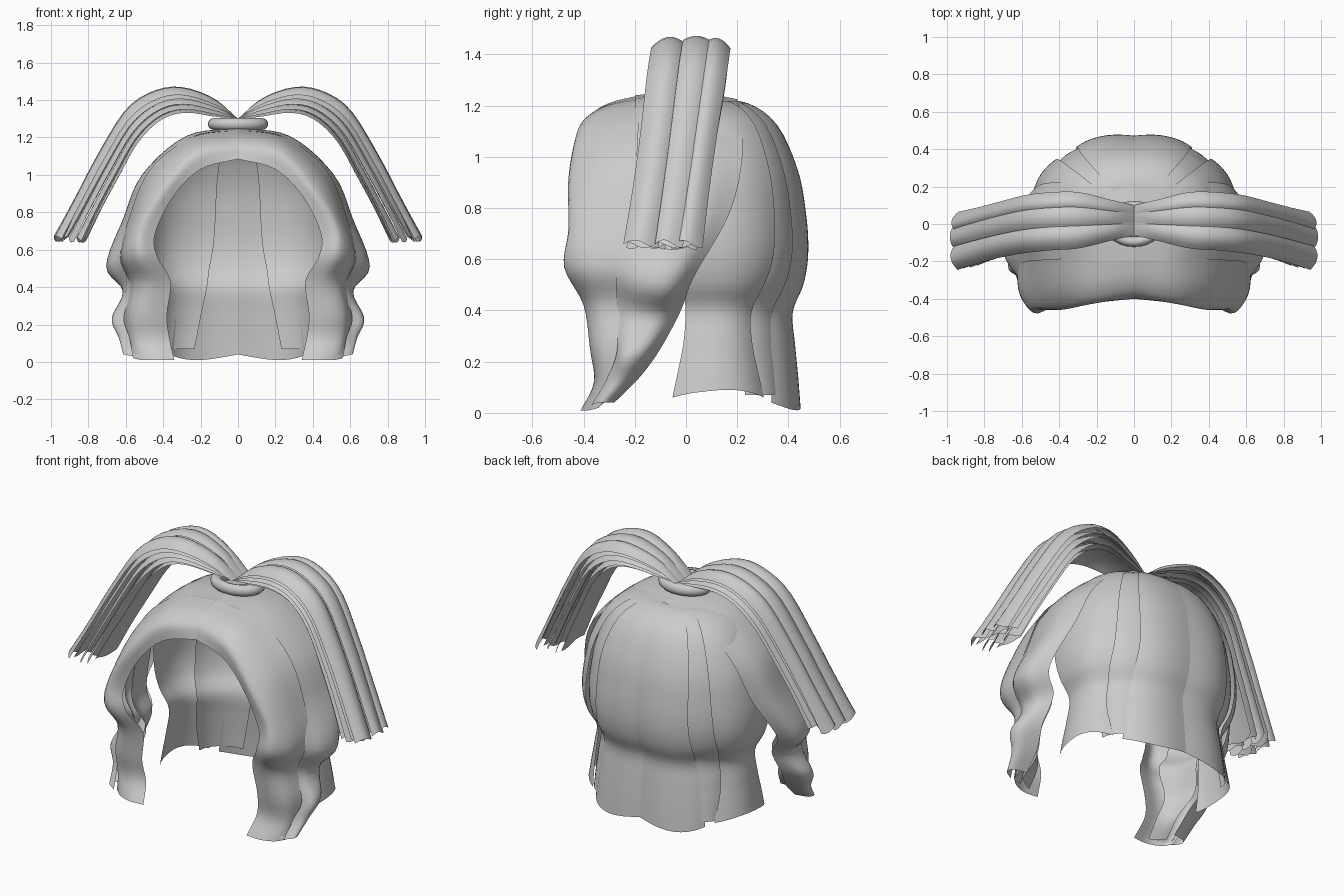
import bpy, math
from mathutils import Vector

hair = bpy.data.materials.new("hair_grey")
hair.diffuse_color = (0.6, 0.6, 0.6, 1)


def spline(pts, t):
    """Catmull-Rom point at t in 0..1 along pts."""
    n = len(pts) - 1
    i = min(int(t * n), n - 1)
    u = t * n - i
    b, c = Vector(pts[i]), Vector(pts[i + 1])
    a = Vector(pts[i - 1]) if i > 0 else 2 * b - c
    d = Vector(pts[i + 2]) if i + 2 <= n else 2 * c - b
    return 0.5 * (2 * b + (c - a) * u + (2 * a - 5 * b + 4 * c - d) * u * u
                  + (3 * b - a - 3 * c + d) * u ** 3)


def sheet(name, f, nu, nv, flip=False):
    """Smooth sheet from f(u, v), mirrored to the other side."""
    verts = [f(i / nu, j / nv) for i in range(nu + 1) for j in range(nv + 1)]
    faces = []
    for i in range(nu):
        for j in range(nv):
            a = i * (nv + 1) + j
            q = (a, a + 1, a + nv + 2, a + nv + 1)
            faces.append(q[::-1] if flip else q)
    me = bpy.data.meshes.new(name)
    me.from_pydata([tuple(p) for p in verts], [], faces)
    me.materials.append(hair)
    me.shade_smooth()
    ob = bpy.data.objects.new(name, me)
    bpy.context.collection.objects.link(ob)
    ob.modifiers.new("mirror", "MIRROR").use_mirror_merge = False
    return ob


def lock(name, rows, flip=False):
    """Sheet through rows of control points, parting to tip."""
    def f(u, v):
        return spline([spline(r, v) for r in rows], u)
    return sheet(name, f, 40, 12, flip)


# Front fringe lock: rear edge, over the roll, to the inner face-framing edge
lock("fringe_lock", [
    [(0, -.18, 1.24), (0, -.30, 1.21), (0, -.375, 1.16), (0, -.40, 1.085)],
    [(.25, -.18, 1.20), (.24, -.33, 1.17), (.23, -.42, 1.11), (.20, -.42, 1.03)],
    [(.47, -.19, 1.03), (.44, -.36, .99), (.40, -.455, .93), (.35, -.44, .88)],
    [(.58, -.20, .78), (.56, -.36, .76), (.52, -.455, .73), (.445, -.44, .68)],
    [(.63, -.23, .57), (.61, -.38, .57), (.53, -.475, .57), (.43, -.44, .56)],
    [(.58, -.24, .42), (.55, -.35, .42), (.47, -.40, .42), (.36, -.38, .43)],
    [(.61, -.24, .26), (.57, -.34, .25), (.49, -.375, .25), (.38, -.36, .25)],
    [(.59, -.28, .12), (.55, -.34, .12), (.46, -.36, .12), (.365, -.345, .12)],
    [(.56, -.34, .02), (.51, -.38, .01), (.43, -.41, .01), (.34, -.405, .01)]], True)

# Side lock, from the tie over the ear to a narrow tip
lock("side_lock", [
    [(0, -.20, 1.24), (0, -.08, 1.25), (0, .06, 1.25), (0, .20, 1.225)],
    [(.25, -.20, 1.20), (.27, -.08, 1.21), (.28, .06, 1.20), (.25, .21, 1.18)],
    [(.47, -.20, 1.01), (.50, -.08, 1.01), (.51, .08, 1.0), (.46, .22, 1.0)],
    [(.57, -.22, .77), (.60, -.10, .77), (.61, .05, .77), (.55, .17, .78)],
    [(.63, -.27, .56), (.69, -.18, .53), (.70, -.06, .51), (.62, .03, .53)],
    [(.57, -.27, .40), (.61, -.20, .38), (.61, -.10, .38), (.55, -.02, .40)],
    [(.61, -.27, .24), (.67, -.24, .23), (.66, -.16, .24), (.56, -.10, .25)],
    [(.58, -.31, .13), (.635, -.27, .13), (.62, -.22, .13), (.53, -.18, .14)],
    [(.56, -.37, .03), (.61, -.34, .04), (.60, -.30, .04), (.52, -.28, .04)]])

# Inner strands filling the hollow of the front lock
lock("inner_lock", [
    [(.46, -.30, .86), (.49, -.20, .87), (.50, -.08, .88)],
    [(.49, -.30, .56), (.54, -.20, .55), (.56, -.06, .54)],
    [(.41, -.28, .41), (.47, -.20, .40), (.51, -.08, .40)],
    [(.45, -.28, .25), (.50, -.22, .24), (.54, -.13, .25)],
    [(.42, -.31, .12), (.46, -.28, .12), (.50, -.22, .13)],
    [(.42, -.38, .02), (.46, -.36, .02), (.51, -.33, .03)]])
lock("inner_strand", [
    [(.53, -.24, .80), (.56, -.14, .80), (.56, -.04, .80)],
    [(.57, -.25, .55), (.62, -.17, .54), (.62, -.07, .54)],
    [(.50, -.25, .40), (.55, -.20, .39), (.55, -.11, .40)],
    [(.54, -.26, .24), (.59, -.24, .24), (.59, -.17, .25)],
    [(.50, -.31, .13), (.56, -.28, .13), (.56, -.23, .14)],
    [(.48, -.38, .03), (.54, -.36, .03), (.55, -.32, .04)]])

# Back hair: wavy strips fanned around the crown (radius factor, height)
back = [(.1, 1.2), (.4, 1.215), (.7, 1.13), (.9, .95), (.98, .77), (1.0, .62),
        (.96, .50), (.865, .39), (.89, .26), (.92, .14), (.945, .02)]


def back_strip(name, starts, ends, scale, lift, hump):
    """Edge angles from straight back are splined from crown to hem."""
    def f(u, v):
        k, z = spline([(r, h, 0) for r, h in back], u)[:2]
        a0 = spline([(a, 0, 0) for a in starts], u).x
        a1 = spline([(a, 0, 0) for a in ends], u).x
        a = math.radians(a0 + (a1 - a0) * v)
        k *= scale - .06 * (2 * v - 1) ** 2 * u
        s, c = math.sin(a), math.cos(a)
        c = math.copysign(abs(c) ** .85, c)
        z += lift * u ** 4 + hump * math.sin(v * math.pi) * u ** 6
        return Vector((.54 * k * abs(s) ** .9, .05 + .43 * k * c, z))
    sheet(name, f, 44, 10, True)


back_strip("back_centre_strip", (0, 0, 0, 0, 0), (34, 34, 33, 42, 46), 1.01, .02, -.03)
back_strip("back_middle_strip", (12, 12, 13, 22, 28), (62, 62, 64, 70, 64), .96, .05, 0)
back_strip("back_side_strip", (50, 48, 50, 60, 53), (108, 106, 98, 96, 102), 1.02, .04, .03)

# Ponytails: layered strips between an outer and an inner arc
outer = [(0, 1.30), (.13, 1.41), (.30, 1.47), (.45, 1.45), (.60, 1.35),
         (.75, 1.11), (.87, .88), (.985, .66)]
inner = [(0, 1.30), (.12, 1.31), (.28, 1.33), (.41, 1.29), (.53, 1.17),
         (.63, .99), (.72, .82), (.80, .65)]
# Centre line and half width in y
spread = [(.02, .08), (.02, .11), (.02, .15), (.015, .155), (0, .155),
          (-.03, .15), (-.06, .15), (-.09, .155)]


def pony_strip(name, depth, y0, y1, curl):
    def f(u, v):
        o = spline([(x, z, 0) for x, z in outer], u)
        i = spline([(x, z, 0) for x, z in inner], u)
        yc, w = spline([(c, h, 0) for c, h in spread], u)[:2]
        t = y0 + (y1 - y0) * v
        e = 2 * v - 1
        d = depth + (curl * e * e + .1 * t * t) * (1 - .35 * u)
        p = o.lerp(i, d)
        ragged = .015 * math.sin(9 * depth + 5 * v) * u ** 8
        return Vector((max(p.x, 0), yc + w * t, p.y + ragged))
    sheet(name, f, 24, 8)


for n, (d, y0, y1, curl) in enumerate([
        (0, -1, -.12, .25), (0, -.2, .5, .12), (.02, .3, 1, .25),
        (.2, -.95, -.1, .2), (.25, -.15, .9, .2),
        (.42, -.92, -.2, .18), (.46, -.3, .4, .15), (.44, .2, .95, .18),
        (.65, -.85, .05, .15), (.68, -.05, .85, .15),
        (.85, -.7, .7, .1)]):
    pony_strip("ponytail_strip_%d" % (n + 1), d, y0, y1, curl)

# Hair tie
bpy.ops.mesh.primitive_torus_add(major_radius=.112, minor_radius=.032,
                                 major_segments=32, minor_segments=12,
                                 location=(0, 0, 1.272))
tie = bpy.context.object
tie.name = "hair_tie"
tie.scale = (1.12, .85, 1)
tie.data.materials.append(hair)
bpy.ops.object.shade_smooth()
